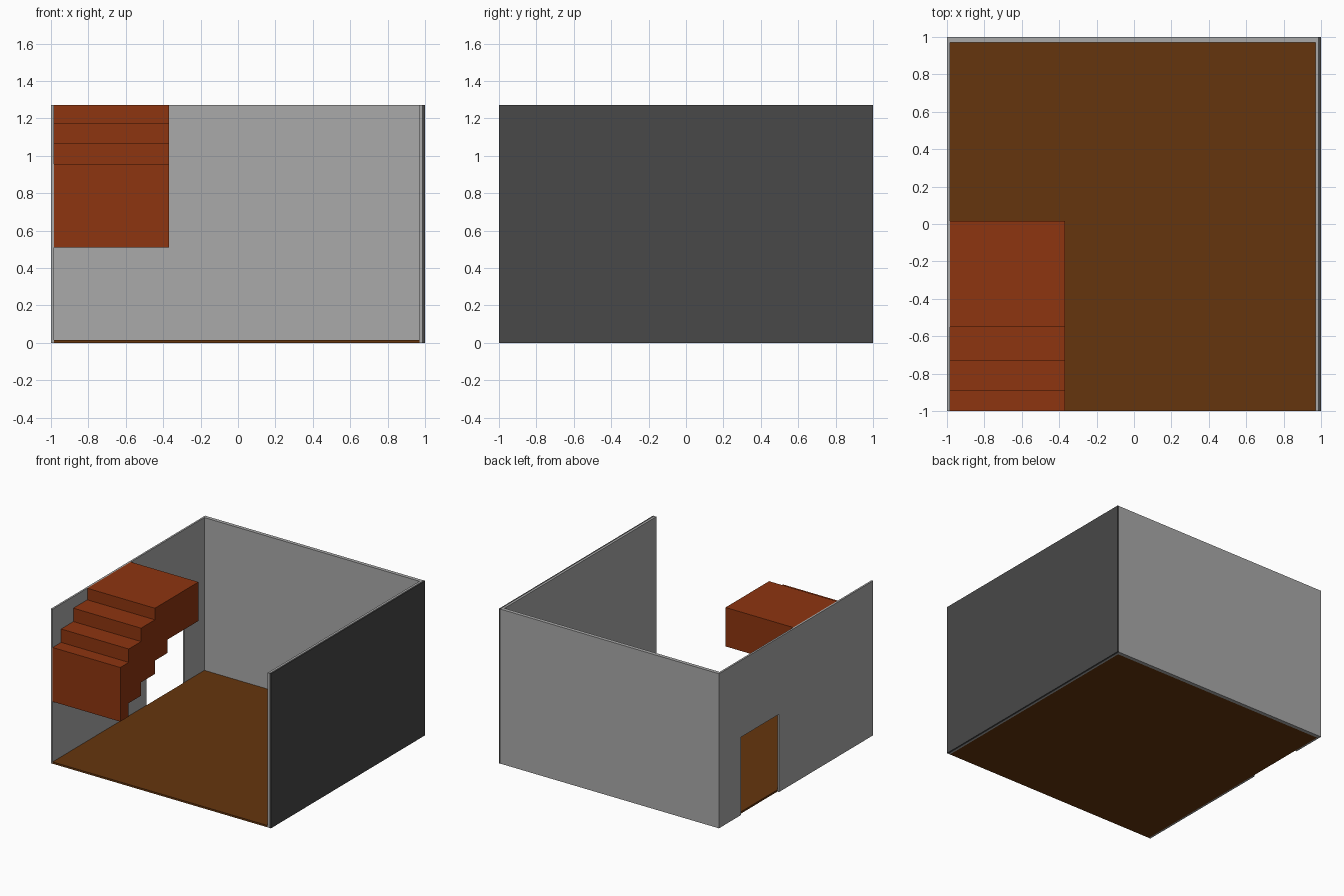
import bpy, bmesh

if "Cube" in bpy.data.objects:
    bpy.data.objects.remove(bpy.data.objects["Cube"])

H = 1.27  # wall height


def material(name, rgb):
    m = bpy.data.materials.new(name)
    m.diffuse_color = (*rgb, 1.0)
    m.use_nodes = True
    m.node_tree.nodes["Principled BSDF"].inputs["Base Color"].default_value = m.diffuse_color
    return m


GREY = material("wall grey", (0.40, 0.40, 0.40))
DARK = material("dark grey", (0.065, 0.065, 0.065))
BROWN = material("floor brown", (0.130, 0.036, 0.0043))
RUST = material("stair rust", (0.270, 0.035, 0.005))


def extrude_x(name, profile, x0, x1, mat):
    """Solid made from a closed (y, z) outline, extruded from x0 to x1."""
    bm = bmesh.new()
    face = bm.faces.new([bm.verts.new((x0, y, z)) for y, z in profile])
    res = bmesh.ops.extrude_face_region(bm, geom=[face])
    verts = [v for v in res["geom"] if isinstance(v, bmesh.types.BMVert)]
    bmesh.ops.translate(bm, verts=verts, vec=(x1 - x0, 0, 0))
    bmesh.ops.recalc_face_normals(bm, faces=bm.faces)
    mesh = bpy.data.meshes.new(name)
    bm.to_mesh(mesh)
    bm.free()
    mesh.materials.append(mat)
    obj = bpy.data.objects.new(name, mesh)
    bpy.context.collection.objects.link(obj)
    return obj


def box(name, x, y, z, mat):
    return extrude_x(name, [(y[0], z[0]), (y[1], z[0]), (y[1], z[1]), (y[0], z[1])],
                     x[0], x[1], mat)


# floor and plain walls
box("floor", (-0.985, 0.97), (-1, 0.97), (0, 0.015), BROWN)
box("back_wall", (-1, 0.985), (0.97, 1), (0, H), GREY)
box("right_wall", (0.97, 0.985), (-1, 0.97), (0, H), GREY)
box("right_outer_cladding", (0.985, 1), (-1, 1), (0, H), DARK)

# left wall with open doorway
extrude_x("left_wall", [(-1, 0), (0.22, 0), (0.22, 0.64), (0.715, 0.64),
                        (0.715, 0), (0.97, 0), (0.97, H), (-1, H)],
          -1, -0.985, GREY)

# floating staircase: stepped on top and underneath
top = [(-1, 0.955), (-0.89, 0.955), (-0.89, 1.065), (-0.73, 1.065),
       (-0.73, 1.175), (-0.55, 1.175), (-0.55, H), (0.015, H)]
under = [(0.015, 0.95)]
z = 0.95
for y in (-0.39, -0.55, -0.73, -0.89):
    under += [(y, z), (y, z - 0.11)]
    z -= 0.11
under.append((-1, z))
extrude_x("staircase", top + under, -0.985, -0.37, RUST)
